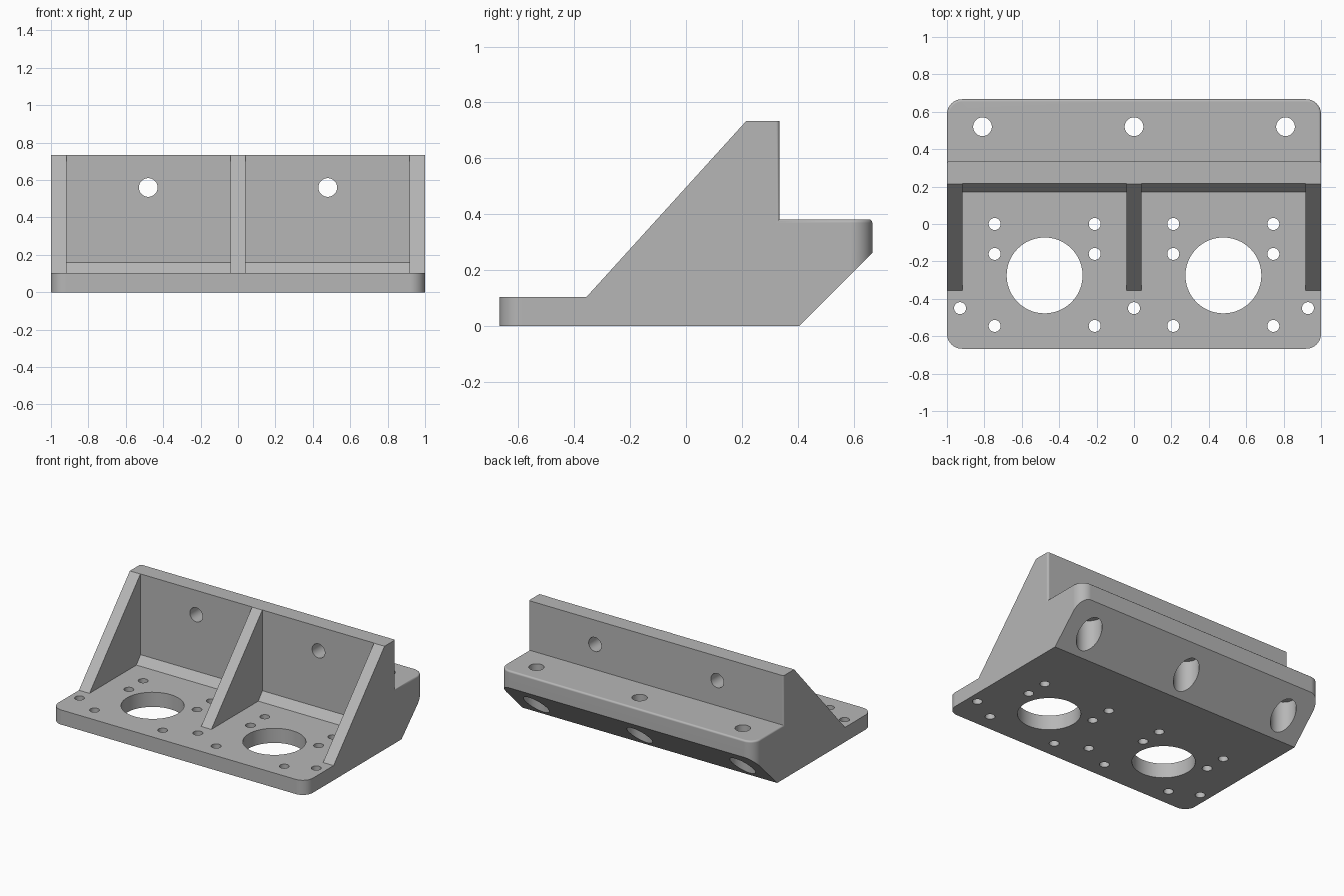
import bpy, bmesh, math

cube = bpy.data.objects.get("Cube")
if cube:
    bpy.data.objects.remove(cube, do_unlink=True)

# Single grey material
grey = bpy.data.materials.new("plain grey")
grey.use_nodes = True
colour = (0.47, 0.47, 0.47, 1)
grey.diffuse_color = colour
grey.node_tree.nodes["Principled BSDF"].inputs["Base Color"].default_value = colour


def prism(name, outline, axis, low, high):
    """Extrude a 2D outline along x, y or z."""
    place = {"x": lambda a, b, t: (t, a, b),
             "y": lambda a, b, t: (a, t, b),
             "z": lambda a, b, t: (a, b, t)}[axis]
    bm = bmesh.new()
    rings = [[bm.verts.new(place(a, b, t)) for a, b in outline] for t in (low, high)]
    bm.faces.new(rings[0])
    bm.faces.new(rings[1])
    n = len(outline)
    for i in range(n):
        j = (i + 1) % n
        bm.faces.new((rings[0][i], rings[0][j], rings[1][j], rings[1][i]))
    bmesh.ops.recalc_face_normals(bm, faces=bm.faces)
    mesh = bpy.data.meshes.new(name)
    bm.to_mesh(mesh)
    bm.free()
    mesh.materials.append(grey)
    obj = bpy.data.objects.new(name, mesh)
    bpy.context.collection.objects.link(obj)
    return obj


def arc(cx, cy, r, start, end, steps):
    angles = [math.radians(start + (end - start) * i / steps) for i in range(steps + 1)]
    return [(cx + r * math.cos(a), cy + r * math.sin(a)) for a in angles]


def circle(cx, cy, r):
    return arc(cx, cy, r, 0, 360, 48)[:-1]


def combine(target, tool, operation="DIFFERENCE"):
    """Apply a boolean and discard the tool."""
    mod = target.modifiers.new("boolean", "BOOLEAN")
    mod.operation = operation
    mod.solver = "EXACT"
    mod.object = tool
    bpy.context.view_layer.objects.active = target
    bpy.ops.object.modifier_apply(modifier=mod.name)
    bpy.data.objects.remove(tool, do_unlink=True)


HALF_Y, TOP, LEDGE, PLATE, WALL_BACK = 0.667, 0.733, 0.382, 0.104, 0.335

# Side profile: front plate, sloping ribs, wall, rear ledge and undercut
side = [(-0.8, 0), (0.406, 0), (0.756, 0.35), (0.756, LEDGE), (WALL_BACK, LEDGE),
        (WALL_BACK, TOP), (0.215, TOP), (-0.356, PLATE), (-0.8, PLATE)]
bracket = prism("mounting_bracket", side, "x", -1.2, 1.2)

# Rounded plan outline
r = 0.08
plan = []
for sx, sy, a in ((1, 1, 0), (-1, 1, 90), (-1, -1, 180), (1, -1, 270)):
    plan += arc(sx * (1 - r), sy * (HALF_Y - r), r, a, a + 90, 12)
combine(bracket, prism("plan_cutter", plan, "z", -0.2, 1), "INTERSECT")

# Small fillet round the ledge rim and up the back corners of the wall
bm = bmesh.new()
bm.from_mesh(bracket.data)
bmesh.ops.remove_doubles(bm, verts=bm.verts, dist=0.0001)
near = lambda a, b: abs(a - b) < 0.001
rim = []
for e in bm.edges:
    p, q = (v.co for v in e.verts)
    on_ledge = near(p.z, LEDGE) and near(q.z, LEDGE)
    at_wall = near(p.y, WALL_BACK) and near(q.y, WALL_BACK)
    upright = at_wall and near(p.x, q.x) and near(abs(p.x), 1)
    if (on_ledge and not at_wall) or upright:
        rim.append(e)
bmesh.ops.bevel(bm, geom=rim, offset=0.013, segments=3, profile=0.5, affect="EDGES")
bm.to_mesh(bracket.data)
bm.free()

# Two bays between the three ribs, with a sloped foot at the wall
bay = [(-0.5, PLATE), (0.17, PLATE), (0.217, 0.16), (0.217, 0.9), (-0.5, 0.9)]
for low, high in ((-0.917, -0.04), (0.04, 0.917)):
    combine(bracket, prism("bay_cutter", bay, "x", low, high))

# Vertical holes through the front plate
holes = [(0, -0.45, 0.032)]
for s in (-1, 1):
    holes += [(s * 0.478, -0.275, 0.203), (s * 0.93, -0.45, 0.032)]
    holes += [(s * x, y, 0.032) for x in (0.21, 0.745) for y in (0, -0.16, -0.545)]
for x, y, radius in holes:
    combine(bracket, prism("hole_cutter", circle(x, y, radius), "z", -0.1, 0.14))

# Ledge holes, counterbored from below
for x in (-0.81, 0, 0.81):
    combine(bracket, prism("bore_cutter", circle(x, 0.52, 0.05), "z", -0.1, 0.6))
    combine(bracket, prism("counterbore_cutter", circle(x, 0.52, 0.083), "z", -0.1, 0.26))

# Horizontal holes through the wall
for x in (-0.48, 0.48):
    combine(bracket, prism("wall_hole_cutter", circle(x, 0.56, 0.05), "y", 0.1, 0.45))

# Smooth the curved faces while keeping flats flat
bpy.ops.object.select_all(action="DESELECT")
bracket.select_set(True)
bpy.context.view_layer.objects.active = bracket
bpy.ops.object.shade_smooth_by_angle(angle=math.radians(32))
weighted = bracket.modifiers.new("flat_normals", "WEIGHTED_NORMAL")
weighted.keep_sharp = True
